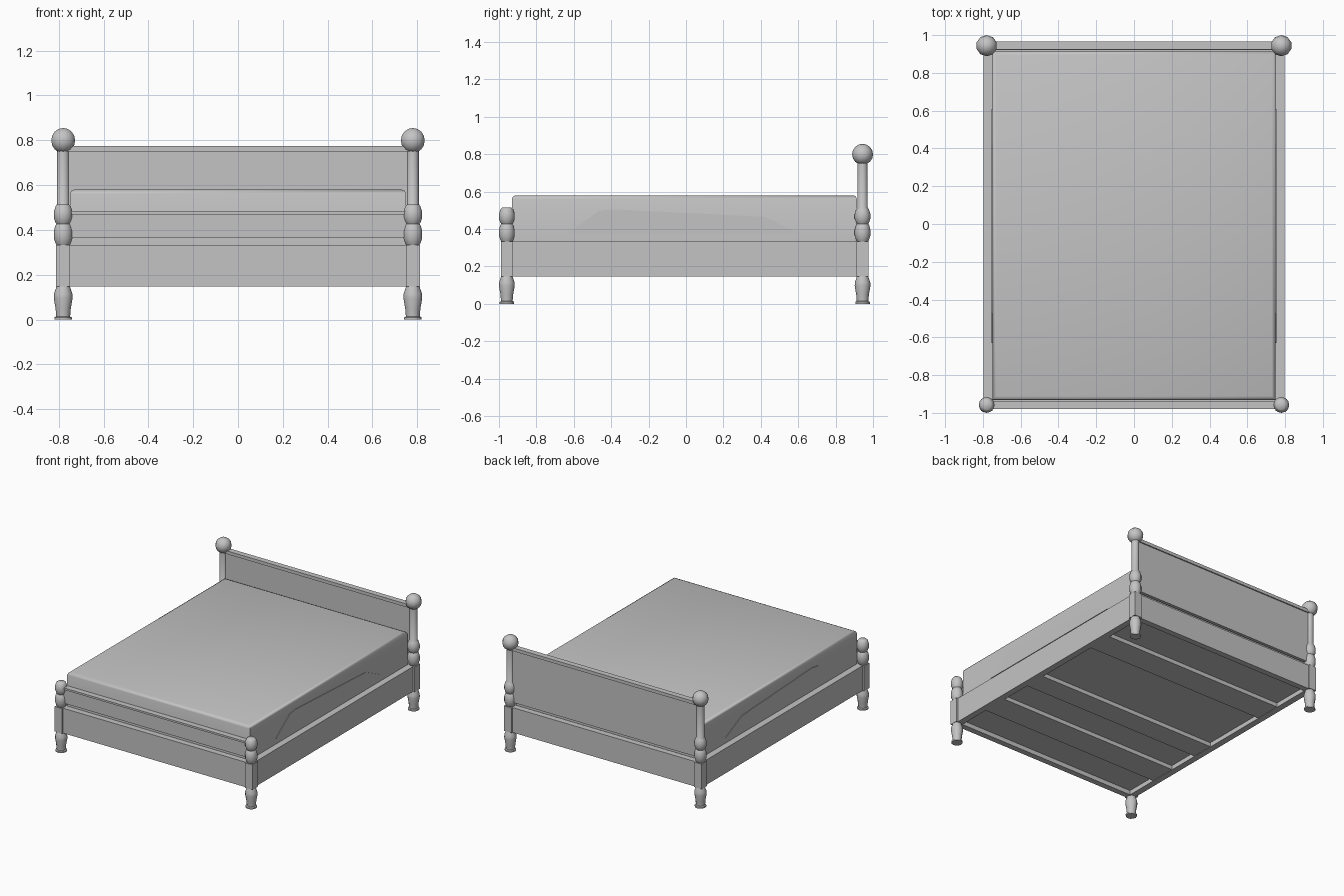
import bpy
import bmesh
import math
from mathutils import Matrix

if "Cube" in bpy.data.objects:
    bpy.data.objects.remove(bpy.data.objects["Cube"], do_unlink=True)

grey = bpy.data.materials.new("plain_grey")
grey.use_nodes = True
GREY = (0.55, 0.55, 0.55, 1)
grey.diffuse_color = GREY
grey.node_tree.nodes["Principled BSDF"].inputs["Base Color"].default_value = GREY

POST_X = 0.78
FRONT_Y, BACK_Y = -0.958, 0.944
RAIL_LOW, RAIL_TOP = 0.147, 0.332


def finish(name, bm, smooth=False):
    bmesh.ops.recalc_face_normals(bm, faces=bm.faces)
    mesh = bpy.data.meshes.new(name)
    bm.to_mesh(mesh)
    bm.free()
    mesh.materials.append(grey)
    obj = bpy.data.objects.new(name, mesh)
    bpy.context.collection.objects.link(obj)
    if smooth:
        bpy.ops.object.select_all(action="DESELECT")
        obj.select_set(True)
        bpy.context.view_layer.objects.active = obj
        bpy.ops.object.shade_smooth_by_angle(angle=math.radians(50))
    return obj


def box(name, xs, ys, zs):
    bm = bmesh.new()
    size = [b - a for a, b in (xs, ys, zs)]
    mid = [(a + b) / 2 for a, b in (xs, ys, zs)]
    bmesh.ops.create_cube(bm, size=1, matrix=Matrix.Translation(mid) @ Matrix.Diagonal((*size, 1)))
    return finish(name, bm)


def turned(name, profile, x, y, sides=12):
    """Lathe a (radius, height) profile around a vertical axis."""
    bm = bmesh.new()
    rings = []
    for r, z in profile:
        rings.append([bm.verts.new((x + r * math.cos(2 * math.pi * i / sides),
                                    y + r * math.sin(2 * math.pi * i / sides), z))
                      for i in range(sides)])
    for low, high in zip(rings, rings[1:]):
        for i in range(sides):
            j = (i + 1) % sides
            bm.faces.new((low[i], low[j], high[j], high[i]))
    bm.faces.new(rings[0])
    bm.faces.new(rings[-1])
    return finish(name, bm, smooth=True)


# Turned profiles
foot = [(0.039, 0), (0.039, 0.01), (0.031, 0.014), (0.034, 0.05), (0.042, 0.095),
        (0.041, 0.115), (0.033, 0.138), (0.03, 0.15)]
beads = [(0.028, 0.33), (0.034, 0.34), (0.042, 0.365), (0.042, 0.395), (0.035, 0.42),
         (0.03, 0.427), (0.035, 0.435), (0.042, 0.455), (0.042, 0.48), (0.034, 0.505)]

# Four posts: foot, square block, beads; tall shafts with balls at the head
for side, sx in (("left", 1), ("right", -1)):
    for end, y in (("front", FRONT_Y), ("back", BACK_Y)):
        x = sx * POST_X
        tag = f"{end}_{side}"
        turned(f"foot_{tag}", foot, x, y)
        box(f"block_{tag}", (x - 0.031, x + 0.031), (y - 0.032, y + 0.032), (RAIL_LOW, RAIL_TOP))
        tip = [(0.025, 0.514)] if end == "front" else [(0.027, 0.515), (0.027, 0.77)]
        turned(f"post_{tag}", beads + tip, x, y)
    bm = bmesh.new()
    bmesh.ops.create_uvsphere(bm, u_segments=10, v_segments=8, radius=0.056,
                              matrix=Matrix.Translation((sx * POST_X, BACK_Y, 0.799)))
    finish(f"ball_{side}", bm, smooth=True)

    # Side rail
    box(f"side_rail_{side}", sorted((sx * 0.75, sx * 0.798)), (FRONT_Y, BACK_Y), (RAIL_LOW, RAIL_TOP))

    # Shallow bulge on the mattress side
    bm = bmesh.new()
    outline = [(-0.63, 0.375), (-0.47, 0.495), (-0.4, 0.505), (0.42, 0.465), (0.61, 0.375)]
    face = bm.faces.new([bm.verts.new((sx * 0.746, y, z)) for y, z in outline])
    grown = bmesh.ops.extrude_face_region(bm, geom=[face])["geom"]
    bmesh.ops.translate(bm, vec=(sx * 0.008, 0, 0),
                        verts=[v for v in grown if isinstance(v, bmesh.types.BMVert)])
    finish(f"mattress_bulge_{side}", bm)

# End rails
for name, y in (("front_rail", FRONT_Y), ("back_rail", BACK_Y)):
    box(name, (-POST_X, POST_X), (y - 0.022, y + 0.022), (RAIL_LOW, RAIL_TOP))

# Footboard and headboard with cap rails
for name, y, top, cap in (("footboard", FRONT_Y, 0.47, 0.014), ("headboard", BACK_Y, 0.751, 0.024)):
    box(name, (-POST_X, POST_X), (y - 0.012, y + 0.012), (0.365, top))
    box(f"{name}_cap", (-POST_X, POST_X), (y - 0.021, y + 0.021), (top, top + cap))

# Base and the slats beneath it
box("base", (-0.752, 0.752), (-0.938, 0.924), (0.18, 0.315))
for i, ys in enumerate(((-0.69, -0.49), (-0.25, -0.08), (0.43, 0.63))):
    box(f"slat_{i + 1}", (-0.752, 0.752), ys, (0.15, 0.18))

# Mattress with softened top edges
bm = bmesh.new()
size = (1.5, 1.845, 0.268)
bmesh.ops.create_cube(bm, size=1, matrix=Matrix.Translation((0, -0.0085, 0.446)) @ Matrix.Diagonal((*size, 1)))
rim = [e for e in bm.edges if all(v.co.z > 0.5 for v in e.verts)]
bmesh.ops.bevel(bm, geom=rim, offset=0.02, segments=2, affect="EDGES", profile=0.5)
finish("mattress", bm, smooth=True)
